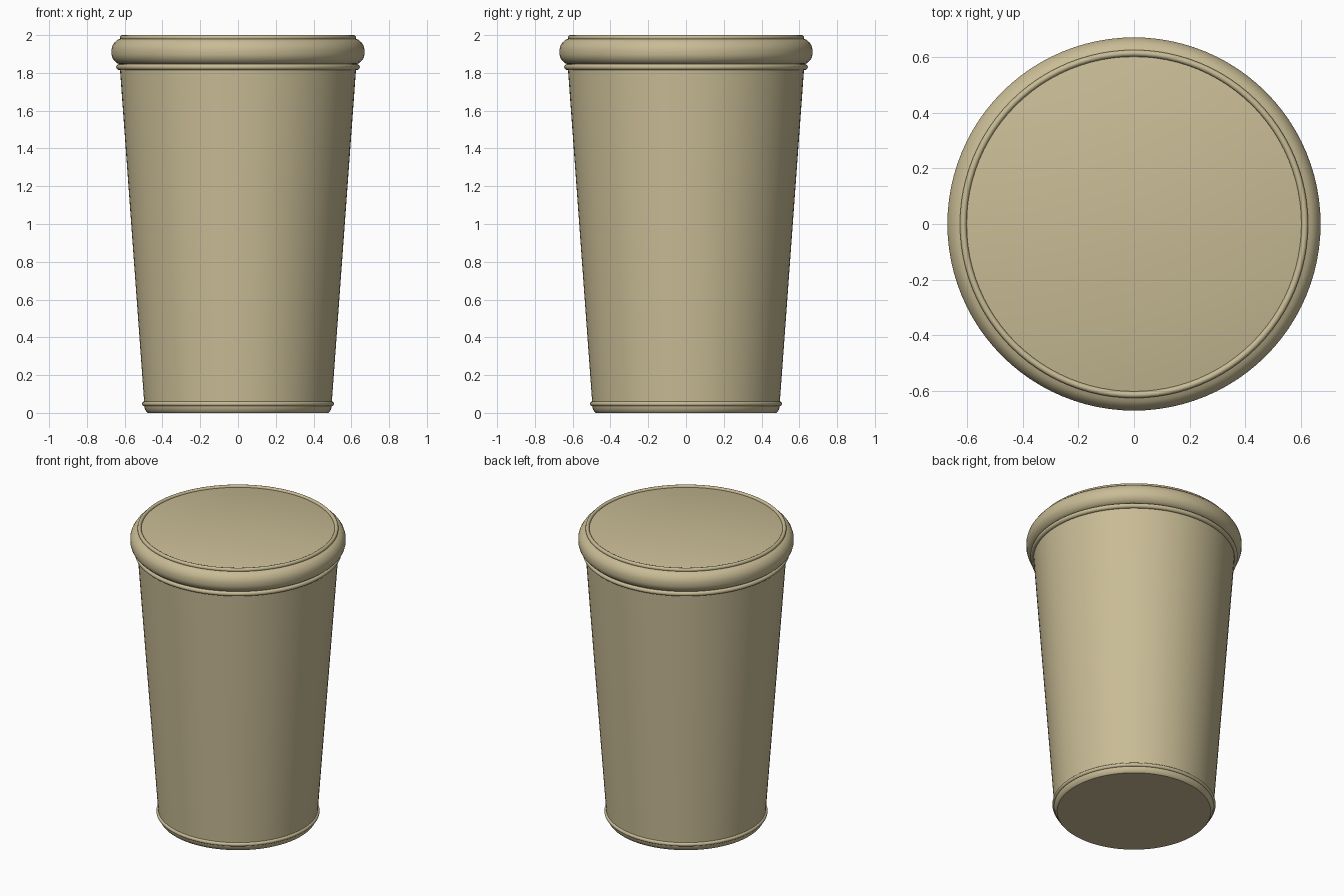
import bpy, bmesh, math
from math import cos, sin, pi

if "Cube" in bpy.data.objects:
    bpy.data.objects.remove(bpy.data.objects["Cube"])

SEGMENTS = 96
tan = bpy.data.materials.new("tan")
tan.diffuse_color = (0.58, 0.50, 0.30, 1)
tan.use_nodes = True
tan.node_tree.nodes["Principled BSDF"].inputs["Base Color"].default_value = tan.diffuse_color


def lathe(name, profile, closed=False):
    """Revolve (radius, z) points about z; open profiles get flat end caps."""
    bm = bmesh.new()
    rings = [[bm.verts.new((r * cos(2 * pi * i / SEGMENTS), r * sin(2 * pi * i / SEGMENTS), z))
              for i in range(SEGMENTS)] for r, z in profile]
    pairs = list(zip(rings, rings[1:]))
    if closed:
        pairs.append((rings[-1], rings[0]))
    for a, b in pairs:
        for i in range(SEGMENTS):
            j = (i + 1) % SEGMENTS
            bm.faces.new((a[i], a[j], b[j], b[i]))
    if not closed:
        bm.faces.new(rings[0][::-1])
        bm.faces.new(rings[-1])
    bmesh.ops.recalc_face_normals(bm, faces=bm.faces)
    mesh = bpy.data.meshes.new(name)
    bm.to_mesh(mesh)
    bm.free()
    mesh.materials.append(tan)
    obj = bpy.data.objects.new(name, mesh)
    bpy.context.collection.objects.link(obj)
    bpy.ops.object.select_all(action='DESELECT')
    obj.select_set(True)
    bpy.context.view_layer.objects.active = obj
    bpy.ops.object.shade_smooth_by_angle(angle=math.radians(35))
    return obj


def bead(name, radius, z, half_w, half_h):
    """Thin rounded ring."""
    steps = [2 * pi * k / 12 for k in range(12)]
    return lathe(name, [(radius + half_w * cos(a), z + half_h * sin(a)) for a in steps], True)


# Tapered cup with a rounded foot
lathe("cup_body", [(0.478, 0), (0.484, 0.005), (0.492, 0.018), (0.497, 0.035),
                   (0.497, 0.06), (0.625, 1.82), (0.625, 1.86)])
bead("foot_band", 0.495, 0.048, 0.013, 0.013)
bead("upper_band", 0.628, 1.831, 0.017, 0.016)

# Lid with a bulging side
lathe("lid", [(0.62, 1.846), (0.637, 1.849), (0.652, 1.861), (0.665, 1.878),
              (0.67, 1.897), (0.67, 1.925), (0.664, 1.945), (0.652, 1.963),
              (0.638, 1.975), (0.618, 1.982), (0.604, 1.987)])
bead("lid_lip", 0.613, 1.987, 0.012, 0.013)
